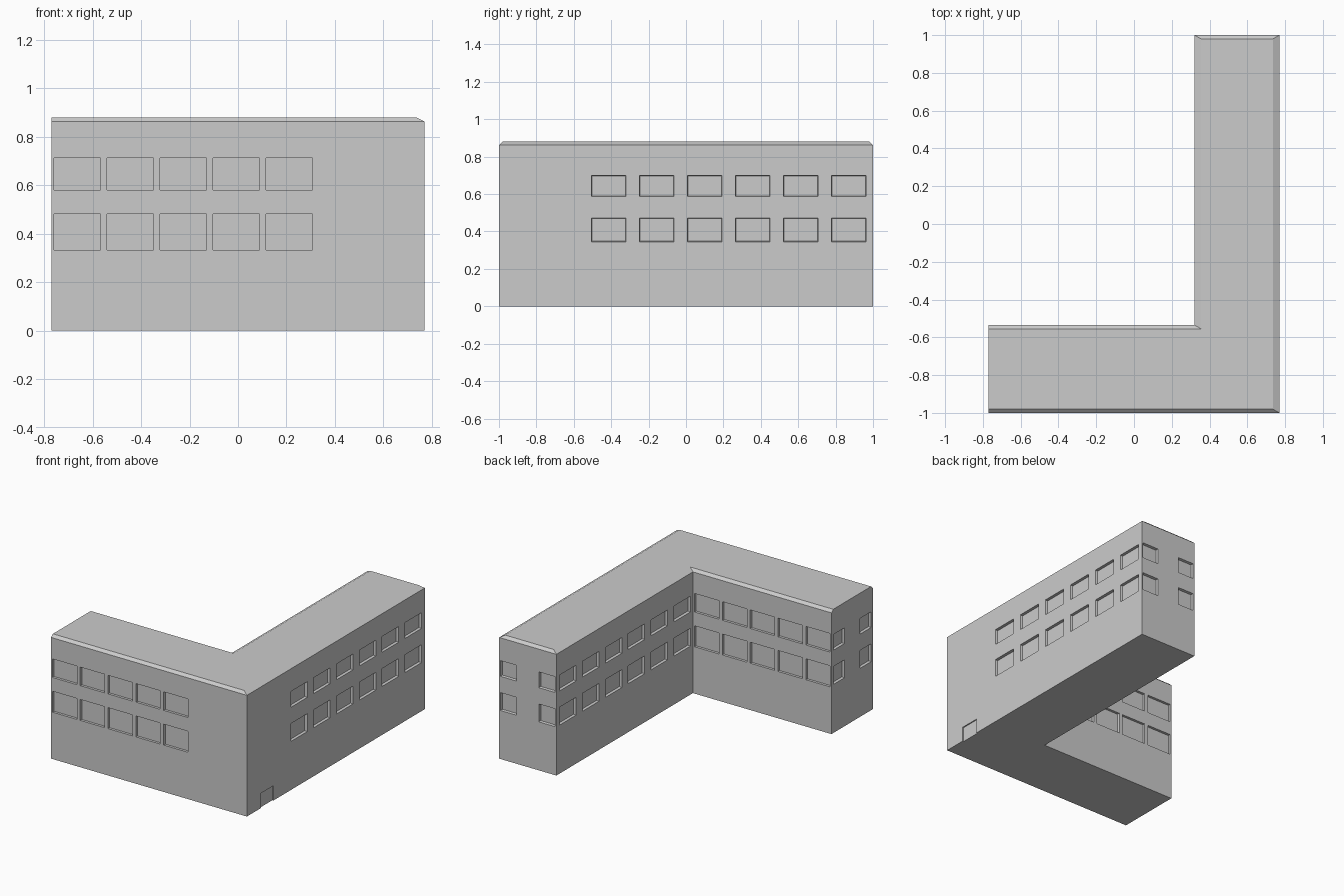
import bpy, bmesh
from mathutils import Vector

if "Cube" in bpy.data.objects:
    bpy.data.objects.remove(bpy.data.objects["Cube"])

DEPTH = 0.018   # window recess
TAPER = 0.003   # slight narrowing of each recess


def new_object(name, bm):
    bmesh.ops.recalc_face_normals(bm, faces=bm.faces[:])
    me = bpy.data.meshes.new(name)
    bm.to_mesh(me)
    bm.free()
    ob = bpy.data.objects.new(name, me)
    bpy.context.collection.objects.link(ob)
    return ob


# L-shaped body with a chamfered roof edge
base = [(-0.77, -1), (0.77, -1), (0.77, 1), (0.32, 1), (0.32, -0.535), (-0.77, -0.535)]
roof = [(-0.77, -0.98), (0.735, -0.98), (0.735, 0.98), (0.355, 0.98), (0.355, -0.555), (-0.77, -0.555)]
bm = bmesh.new()
rings = [[bm.verts.new((x, y, z)) for x, y in pts]
         for pts, z in ((base, 0), (base, 0.862), (roof, 0.88))]
bm.faces.new(rings[0])
bm.faces.new(rings[-1])
for a, b in zip(rings, rings[1:]):
    for i in range(6):
        j = (i + 1) % 6
        bm.faces.new((a[i], a[j], b[j], b[i]))
building = new_object("building", bm)

# Cutters for the recesses
cut = bmesh.new()


def recess(axis, wall, out, u0, u1, z0, z1, depth=DEPTH, taper=TAPER):
    """Tapered block on the wall at axis=wall whose outward direction is out."""
    loops = []
    for d, t in ((0.01, 0), (0, 0), (-depth, taper)):
        w = wall + out * d
        loop = []
        for u, z in ((u0 + t, z0 + t), (u1 - t, z0 + t), (u1 - t, z1 - t), (u0 + t, z1 - t)):
            loop.append(cut.verts.new(Vector((w, u, z)) if axis == "x" else Vector((u, w, z))))
        loops.append(loop)
    cut.faces.new(loops[0])
    cut.faces.new(loops[-1])
    for a, b in zip(loops, loops[1:]):
        for i in range(4):
            j = (i + 1) % 4
            cut.faces.new((a[i], a[j], b[j], b[i]))


# Windows on the short wing, front and back
for z0, z1 in ((0.333, 0.482), (0.58, 0.712)):
    for i in range(5):
        x = -0.76 + i * 0.2188
        recess("y", -1, -1, x, x + 0.192, z0, z1, taper=0)
        recess("y", -0.535, 1, x, x + 0.192, z0, z1, taper=0)

# Windows on the long wing, both sides, and on the two wing ends
for z0, z1 in ((0.345, 0.472), (0.588, 0.70)):
    for i in range(6):
        y = -0.506 + i * 0.2567
        recess("x", 0.77, 1, y, y + 0.185, z0, z1)
        recess("x", 0.32, -1, y, y + 0.185, z0, z1)
    for x in (0.33, 0.632):
        recess("y", 1, 1, x, x + 0.128, z0, z1)
    for y in (-0.98, -0.68):
        recess("x", -0.77, -1, y, y + 0.122, z0, z1)

# Small door on the right wall
recess("x", 0.77, 1, -0.84, -0.70, -0.01, 0.105, depth=0.008, taper=0)

cutter = new_object("recess_cutter", cut)
cutter.hide_render = True

# Carve the recesses
mod = building.modifiers.new("recesses", "BOOLEAN")
mod.operation = "DIFFERENCE"
mod.solver = "EXACT"
mod.object = cutter
bpy.context.view_layer.objects.active = building
bpy.ops.object.modifier_apply(modifier=mod.name)
bpy.data.objects.remove(cutter)
